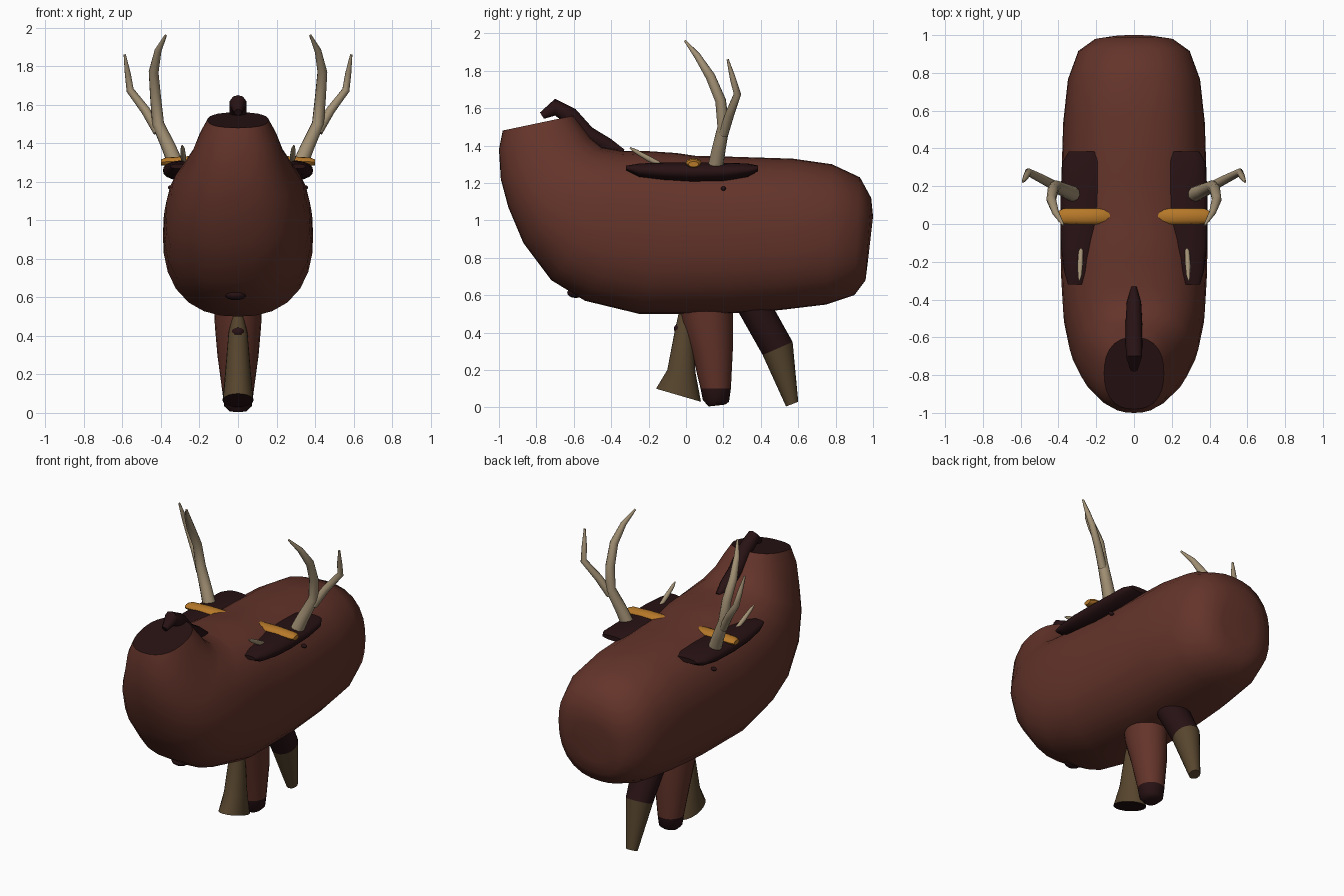
import bpy, bmesh
from math import sin, cos, pi, radians
from mathutils import Vector, Matrix

cube = bpy.data.objects.get("Cube")
if cube:
    bpy.data.objects.remove(cube, do_unlink=True)


def material(name, rgb):
    m = bpy.data.materials.new(name)
    m.use_nodes = True
    m.diffuse_color = (*rgb, 1)
    bsdf = next(n for n in m.node_tree.nodes if n.type == 'BSDF_PRINCIPLED')
    bsdf.inputs["Base Color"].default_value = (*rgb, 1)
    bsdf.inputs["Roughness"].default_value = 0.9
    return m


BROWN = material("red brown", (0.125, 0.034, 0.023))
DARK = material("dark maroon", (0.021, 0.006, 0.007))
BONE = material("antler bone", (0.36, 0.28, 0.175))
GOLD = material("mustard", (0.47, 0.19, 0.022))
OLIVE = material("olive brown", (0.095, 0.06, 0.027))


def finish(bm, name, mats):
    bmesh.ops.recalc_face_normals(bm, faces=bm.faces)
    mesh = bpy.data.meshes.new(name)
    bm.to_mesh(mesh)
    bm.free()
    for m in mats:
        mesh.materials.append(m)
    ob = bpy.data.objects.new(name, mesh)
    bpy.context.collection.objects.link(ob)
    bpy.ops.object.select_all(action='DESELECT')
    ob.select_set(True)
    bpy.context.view_layer.objects.active = ob
    bpy.ops.object.shade_smooth_by_angle(angle=radians(45))
    return ob


def loft(name, sections, mat, power=2.0, n=20, first=None, last=None):
    """Skin rings given as (centre, half axis u, half axis v); caps may be coloured."""
    bm = bmesh.new()
    rings = []
    for c, u, v in sections:
        ring = []
        for i in range(n):
            a = 2 * pi * i / n
            k = (abs(cos(a)) ** power + abs(sin(a)) ** power) ** (-1 / power)
            ring.append(bm.verts.new(Vector(c) + k * (cos(a) * Vector(u) + sin(a) * Vector(v))))
        rings.append(ring)
    for r, s in zip(rings, rings[1:]):
        for i in range(n):
            j = (i + 1) % n
            bm.faces.new((r[i], r[j], s[j], s[i]))
    bm.faces.new(rings[0]).material_index = 1 if first else 0
    bm.faces.new(rings[-1]).material_index = 1 if last else 0
    return finish(bm, name, [mat] + [m for m in (first or last,) if m])


def side_loft(name, rows, mat, **kw):
    """Rows are front/lower (y, z), back/upper (y, z) and half width."""
    secs = []
    for ay, az, by, bz, w in rows:
        a, b = Vector((0, ay, az)), Vector((0, by, bz))
        secs.append(((a + b) / 2, (b - a) / 2, (w, 0, 0)))
    return loft(name, secs, mat, **kw)


def tube(name, points, mat, sx=1, n=10):
    """Tapered tube through (x, y, z, radius) points."""
    pts = [Vector((p[0] * sx, p[1], p[2])) for p in points]
    secs = []
    for i, p in enumerate(pts):
        t = (pts[min(i + 1, len(pts) - 1)] - pts[max(i - 1, 0)]).normalized()
        u = t.cross(Vector((0.9, 0.1, 0))).normalized()
        secs.append((p, u * points[i][3], t.cross(u) * points[i][3]))
    return loft(name, secs, mat, n=n)


def ball(name, centre, size, mat):
    bm = bmesh.new()
    bmesh.ops.create_uvsphere(bm, u_segments=12, v_segments=8, radius=1,
                              matrix=Matrix.Translation(centre) @ Matrix.Diagonal((*size, 1)))
    return finish(bm, name, [mat])


# Body with raised neck and dark neck cap
side_loft("body", [
    (-.98, 1.48, -.6, 1.56, .158),
    (-1, 1.38, -.555, 1.5, .2),
    (-.99, 1.22, -.51, 1.44, .24),
    (-.95, 1.07, -.45, 1.39, .295),
    (-.87, .88, -.33, 1.37, .345),
    (-.72, .68, -.2, 1.37, .375),
    (-.54, .57, -.05, 1.36, .385),
    (-.25, .5, .05, 1.345, .39),
    (.2, .5, .25, 1.34, .385),
    (.5, .52, .57, 1.33, .375),
    (.75, .55, .78, 1.3, .35),
    (.9, .6, .93, 1.23, .295),
    (.96, .68, .99, 1.12, .21),
    (.97, .76, 1, 1.02, .13),
], BROWN, power=2.4, n=28, first=DARK)

# Crest running down the back of the neck, and chest spot
tube("neck_crest", [(0, -.77, 1.56, .02), (0, -.7, 1.605, .045), (0, -.62, 1.56, .046),
                    (0, -.53, 1.46, .046), (0, -.42, 1.4, .04), (0, -.335, 1.365, .015)], DARK)
ball("chest_spot", (-.012, -.59, .613), (.056, .045, .028), DARK)

# Central leg with dark hoof
side_loft("middle_leg", [(-.04, .56, .25, .56, .125), (-.02, .45, .25, .45, .12),
                         (.03, .3, .25, .3, .107), (.078, .1, .24, .1, .08)], BROWN)
side_loft("middle_hoof", [(.078, .1, .24, .1, .08), (.09, .04, .23, .03, .072),
                          (.12, .005, .21, .015, .045)], DARK)

# Flared front leg
side_loft("front_leg", [(-.04, .5, .03, .5, .03), (-.06, .41, .04, .41, .05),
                        (-.1, .2, .05, .19, .068), (-.16, .1, .08, .03, .08)],
          OLIVE, last=DARK)
ball("front_leg_knob", (0, -.03, .42), (.036, .035, .03), DARK)

# Slanted back leg
side_loft("back_thigh", [(.24, .57, .46, .57, .11), (.28, .51, .475, .52, .105),
                         (.41, .28, .57, .35, .082)], DARK)
side_loft("back_shin", [(.41, .28, .57, .35, .082), (.535, .005, .6, .03, .036)], OLIVE)

# Paired parts on the shoulders
for side, s in (("left", 1), ("right", -1)):
    # Shoulder plate: y, centre x, half width, centre z, half height
    plate = [(-.32, .31, .04, 1.28, .012), (-.25, .295, .075, 1.268, .036),
             (-.12, .285, .102, 1.262, .047), (.03, .265, .125, 1.258, .053),
             (.2, .255, .132, 1.258, .05), (.33, .26, .118, 1.268, .036),
             (.385, .27, .075, 1.278, .015)]
    loft(side + "_plate", [((s * x, y, z), (w, 0, 0), (0, 0, h)) for y, x, w, z, h in plate],
         DARK, power=2.3)

    # Strap across the plate
    strap = [(.105, 1.3, .7), (.125, 1.308, 1), (.25, 1.31, 1), (.375, 1.304, .95), (.4, 1.3, .65)]
    loft(side + "_strap", [((s * x, .04, z), (0, .043 * k, 0), (0, 0, .023 * k))
                           for x, z, k in strap], GOLD, n=12)

    # Antler beam, outer branch and front tine
    tube(side + "_antler", [(.315, .155, 1.27, .042), (.36, .175, 1.38, .037),
                            (.415, .2, 1.5, .032), (.428, .185, 1.64, .029),
                            (.438, .13, 1.77, .026), (.415, .06, 1.88, .018),
                            (.375, -.005, 1.96, .006)], BONE, s)
    tube(side + "_antler_branch", [(.415, .2, 1.46, .026), (.48, .235, 1.57, .024),
                                   (.56, .275, 1.675, .02), (.572, .25, 1.76, .016),
                                   (.588, .223, 1.86, .006)], BONE, s)
    tube(side + "_front_tine", [(.28, -.12, 1.29, .012), (.284, -.2, 1.33, .015),
                                (.287, -.27, 1.37, .011), (.29, -.3, 1.388, .004)], BONE, s)
    ball(side + "_flank_stud", (s * .345, .2, 1.17), (.02, .013, .012), DARK)
